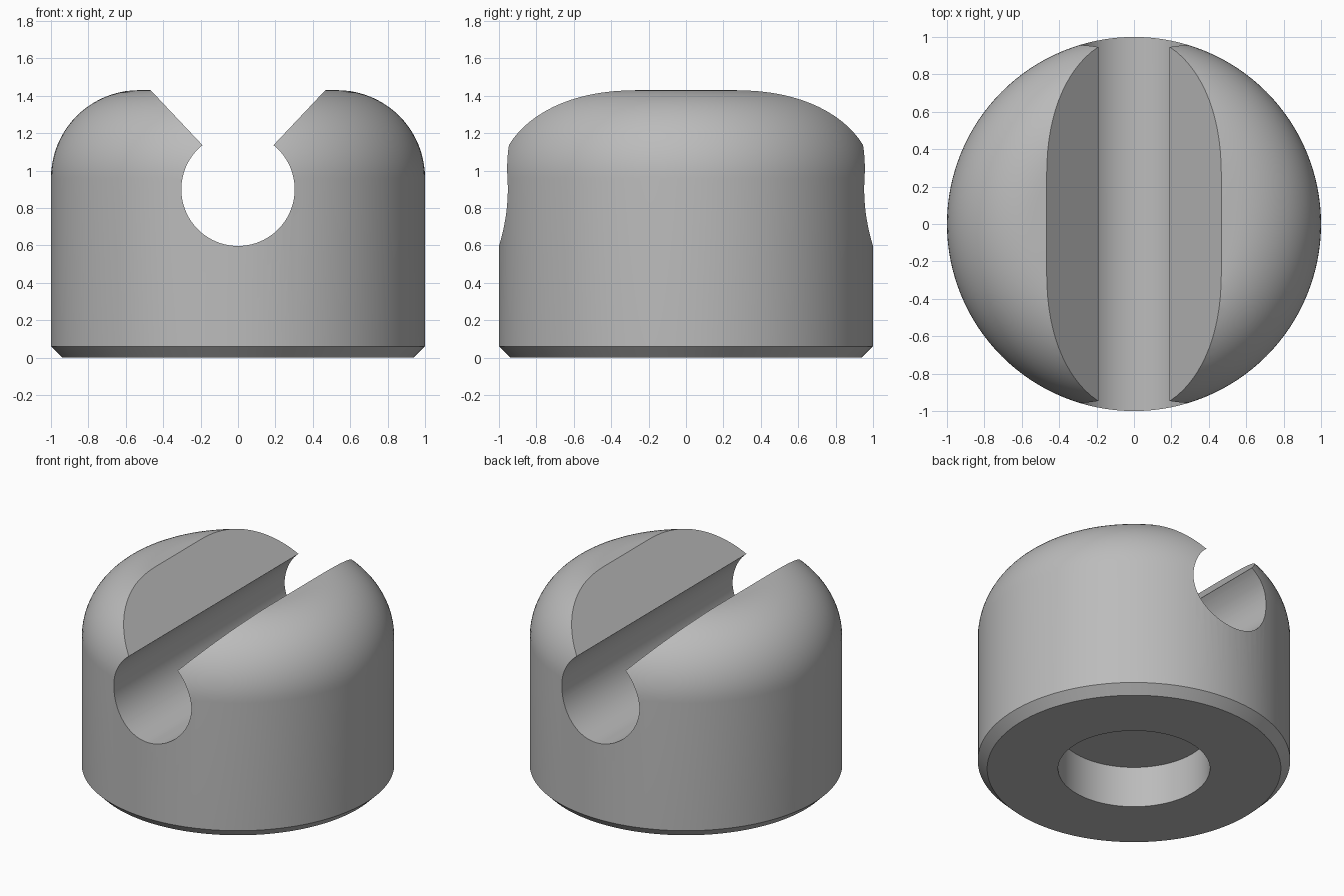
import bpy, bmesh, math
from mathutils import Matrix, Vector

old = bpy.data.objects.get("Cube")
if old:
    bpy.data.objects.remove(old, do_unlink=True)

SEGMENTS = 128
RADIUS, HEIGHT, CHAMFER = 1.0, 1.43, 0.06
ROUND = 0.47                      # top edge rounding
HOLE_RADIUS, HOLE_DEPTH = 0.486, 0.29
SLOT_RADIUS, SLOT_Z = 0.303, 0.90
SLOT_NECK, SLOT_MOUTH = 0.19, 0.467


def material(name, colour):
    mat = bpy.data.materials.new(name)
    mat.use_nodes = True
    mat.diffuse_color = colour
    mat.node_tree.nodes["Principled BSDF"].inputs["Base Color"].default_value = colour
    return mat


def new_object(name, bm):
    bmesh.ops.recalc_face_normals(bm, faces=bm.faces)
    mesh = bpy.data.meshes.new(name)
    bm.to_mesh(mesh)
    bm.free()
    obj = bpy.data.objects.new(name, mesh)
    bpy.context.collection.objects.link(obj)
    return obj


def lathe(name, profile):
    """Revolve (radius, z) points around z; both ends are capped flat."""
    bm = bmesh.new()
    rings = []
    for r, z in profile:
        rings.append([bm.verts.new(Matrix.Rotation(math.tau * i / SEGMENTS, 3, 'Z') @ Vector((r, 0, z)))
                      for i in range(SEGMENTS)])
    for a, b in zip(rings, rings[1:]):
        for i in range(SEGMENTS):
            j = (i + 1) % SEGMENTS
            bm.faces.new((a[i], a[j], b[j], b[i]))
    bm.faces.new(rings[0])
    bm.faces.new(rings[-1])
    return new_object(name, bm)


def prism(name, outline, half_length):
    """Extrude an (x, z) outline along y."""
    bm = bmesh.new()
    face = bm.faces.new([bm.verts.new((x, -half_length, z)) for x, z in outline])
    moved = bmesh.ops.extrude_face_region(bm, geom=[face])["geom"]
    bmesh.ops.translate(bm, vec=(0, 2 * half_length, 0),
                        verts=[v for v in moved if isinstance(v, bmesh.types.BMVert)])
    return new_object(name, bm)


# Body: blind hole underneath, chamfered foot, straight wall, rounded shoulder
profile = [(HOLE_RADIUS, HOLE_DEPTH), (HOLE_RADIUS, 0),
           (RADIUS - CHAMFER, 0), (RADIUS, CHAMFER)]
STEPS = 20
for i in range(STEPS + 1):
    t = math.pi / 2 * i / STEPS
    profile.append((RADIUS - ROUND + ROUND * math.cos(t), HEIGHT - ROUND + ROUND * math.sin(t)))
body = lathe("body", profile)
body.data.materials.append(material("grey", (0.5, 0.5, 0.5, 1)))

# Keyhole slot: round channel with a flared mouth, running front to back
neck_angle = math.acos(SLOT_NECK / SLOT_RADIUS)
neck_z = SLOT_Z + SLOT_RADIUS * math.sin(neck_angle)
sweep = math.pi + 2 * neck_angle
outline = []
ARC = 72
for i in range(ARC + 1):
    t = math.pi - neck_angle + sweep * i / ARC
    outline.append((SLOT_RADIUS * math.cos(t), SLOT_Z + SLOT_RADIUS * math.sin(t)))
slope = (SLOT_MOUTH - SLOT_NECK) / (HEIGHT - neck_z)
flare = SLOT_MOUTH + slope * 0.2
outline += [(flare, HEIGHT + 0.2), (-flare, HEIGHT + 0.2)]
cutter = prism("slot_cutter", outline, 1.2)
cutter.hide_render = True

cut = body.modifiers.new("slot", 'BOOLEAN')
cut.operation = 'DIFFERENCE'
cut.solver = 'EXACT'
cut.object = cutter
bpy.ops.object.select_all(action='DESELECT')
bpy.context.view_layer.objects.active = body
body.select_set(True)
bpy.ops.object.modifier_apply(modifier=cut.name)
bpy.data.objects.remove(cutter, do_unlink=True)
bpy.ops.object.shade_smooth_by_angle(angle=math.radians(25))
